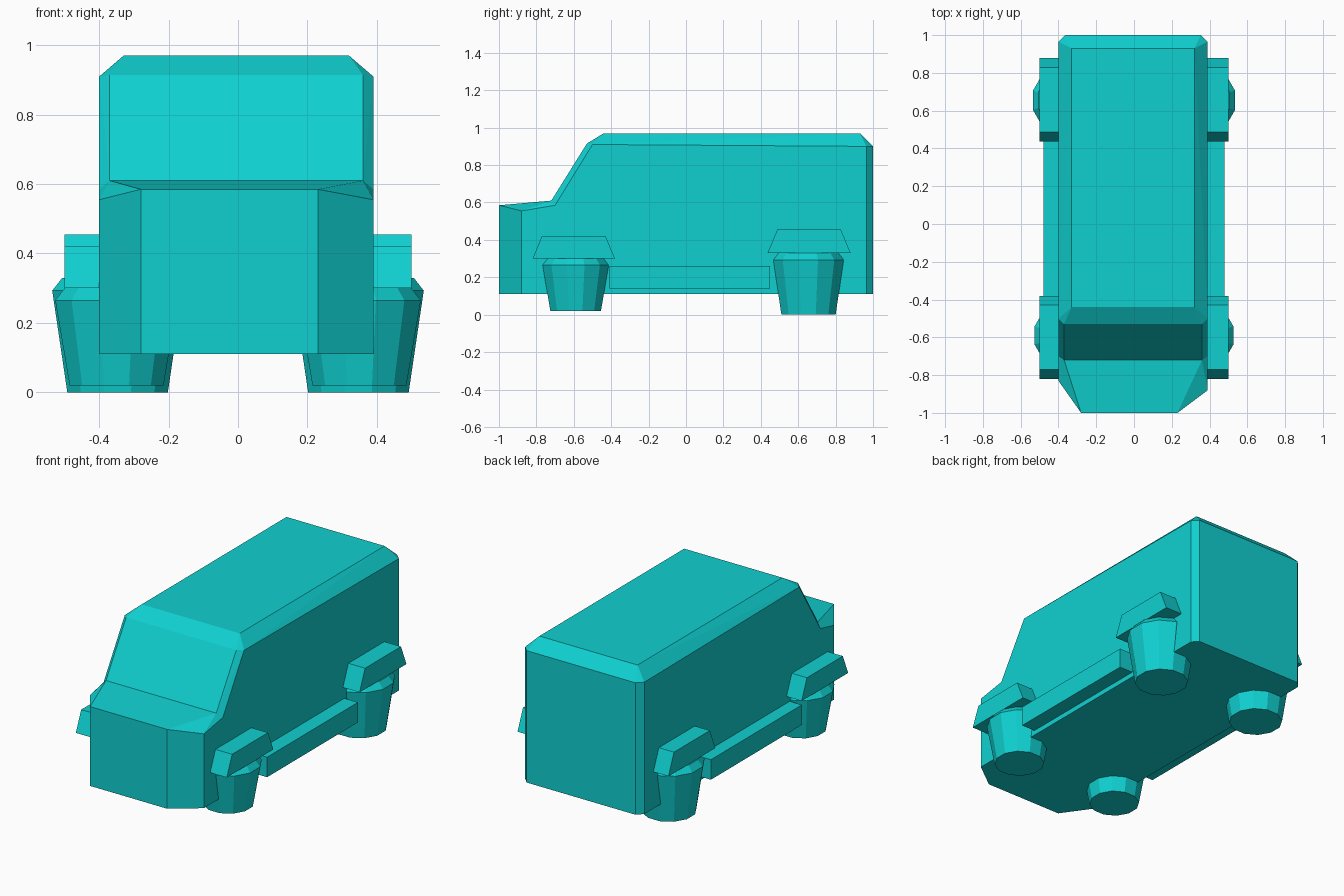
import bpy
import bmesh
from math import radians, cos, sin, tau

cube = bpy.data.objects.get("Cube")
if cube:
    bpy.data.objects.remove(cube, do_unlink=True)

teal = bpy.data.materials.new("teal paint")
teal.use_nodes = True
colour = (0.005, 0.63, 0.63, 1)
teal.diffuse_color = colour
teal.node_tree.nodes["Principled BSDF"].inputs["Base Color"].default_value = colour

SIDES = (("left", 1), ("right", -1))
SHIFT = -0.005  # the shell sits slightly off centre


def add_hull(bm, points):
    verts = [bm.verts.new(p) for p in points]
    bmesh.ops.convex_hull(bm, input=verts)


def finish(name, bm):
    bmesh.ops.dissolve_limit(bm, angle_limit=radians(1.5), verts=bm.verts, edges=bm.edges)
    bmesh.ops.recalc_face_normals(bm, faces=bm.faces)
    mesh = bpy.data.meshes.new(name)
    bm.to_mesh(mesh)
    bm.free()
    mesh.materials.append(teal)
    obj = bpy.data.objects.new(name, mesh)
    bpy.context.collection.objects.link(obj)
    return obj


def hull_object(name, points):
    bm = bmesh.new()
    add_hull(bm, points)
    return finish(name, bm)


def pair(x, y, z):
    return [(SHIFT + x, y, z), (SHIFT - x, y, z)]


# Van shell: cabin and nose hulls welded along an open seam
FLOOR, HALF = 0.11, 0.395
seam = pair(0.365, -0.72, 0.61) + pair(HALF, -0.70, 0.585) + pair(HALF, -0.70, FLOOR)
cabin = (pair(0.365, -0.53, 0.915) + pair(HALF, -0.50, 0.91)
         + pair(0.325, -0.44, 0.97) + pair(0.325, 0.93, 0.97))
for z in (FLOOR, 0.90):
    cabin += pair(HALF, 0.965, z) + pair(0.36, 1.0, z)
nose = []
for front_z, side_z in ((FLOOR, FLOOR), (0.585, 0.555)):
    nose += [(-0.28, -1, front_z), (0.23, -1, front_z),
             (SHIFT - HALF, -0.83, side_z), (SHIFT + HALF, -0.88, side_z)]
bm = bmesh.new()
add_hull(bm, cabin + seam)
add_hull(bm, nose + seam)
bmesh.ops.remove_doubles(bm, verts=bm.verts, dist=0.0005)


def on_seam(vert):
    return any(sum((a - b) ** 2 for a, b in zip(vert.co, p)) < 1e-6 for p in seam)


inner = [f for f in bm.faces if all(on_seam(v) for v in f.verts)]
bmesh.ops.delete(bm, geom=inner, context="FACES")
finish("van_shell", bm)


# Tapered round pods with a bevelled shoulder
def pod(name, x, y, rings):
    points = []
    for r, z in rings:
        for i in range(12):
            a = tau * (i + 0.5) / 12
            points.append((x + r * cos(a), y + r * sin(a), z))
    hull_object(name, points)


# Trapezoid fender extruded sideways
def fender(name, side, y, low, high):
    points = []
    for x in (0.37, 0.50):
        for half, z in (low, high):
            points += [(side * x, y - half, z), (side * x, y + half, z)]
    hull_object(name, points)


for label, side in SIDES:
    pod(f"front_{label}_pod", side * 0.35, -0.59,
        ((0.14, 0.02), (0.183, 0.265), (0.155, 0.30)))
    pod(f"rear_{label}_pod", side * 0.347, 0.655,
        ((0.15, 0.0), (0.195, 0.293), (0.165, 0.33)))
    fender(f"front_{label}_fender", side, -0.60, (0.22, 0.30), (0.17, 0.42))
    fender(f"rear_{label}_fender", side, 0.658, (0.222, 0.33), (0.17, 0.455))
    # Side step
    hull_object(f"{label}_side_step",
                [(side * x, y, z) for x in (0.37, 0.48)
                 for y in (-0.41, 0.45) for z in (0.14, 0.26)])
